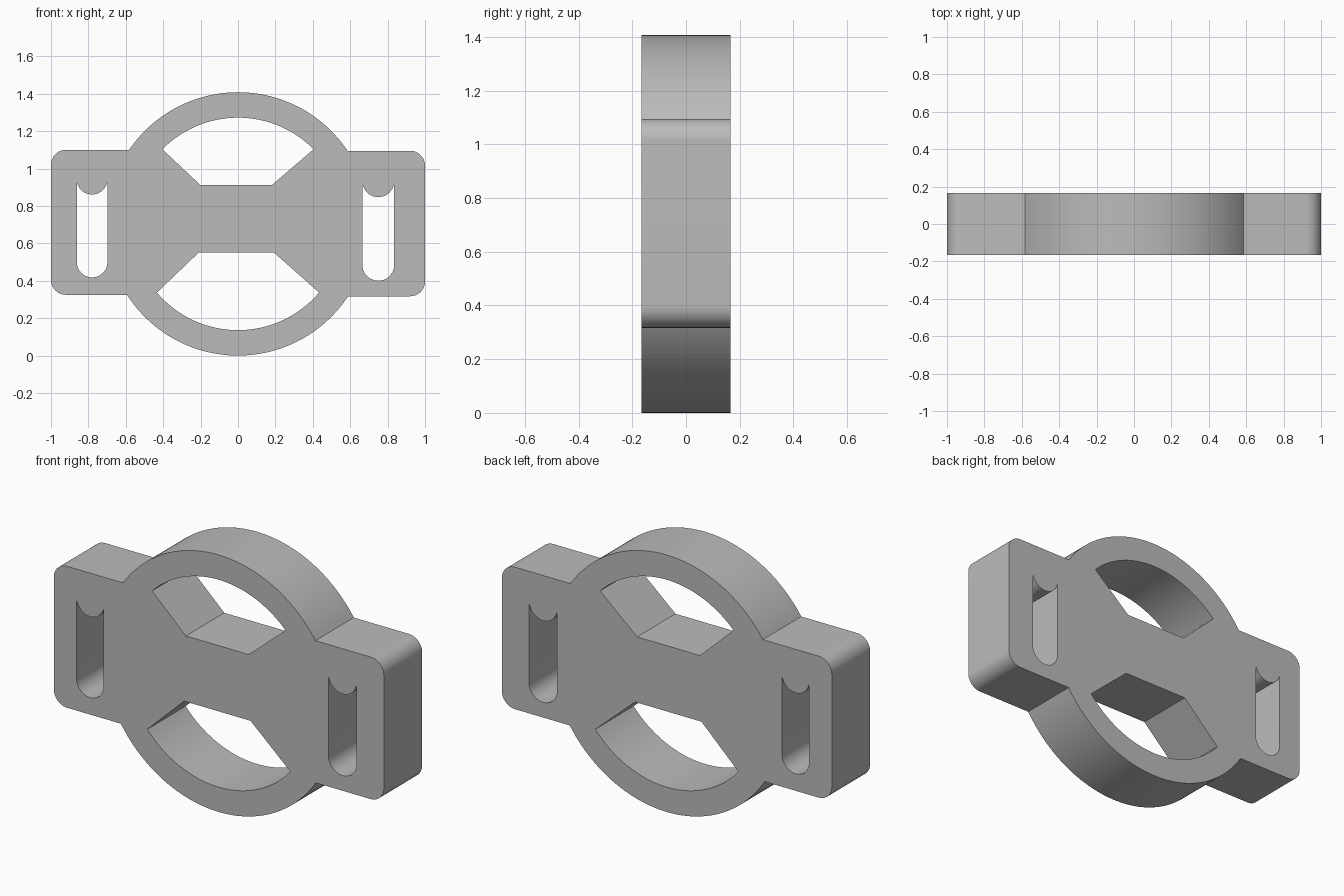
import bpy
import bmesh
from math import cos, sin, radians, degrees, atan2

cube = bpy.data.objects.get("Cube")
if cube:
    bpy.data.objects.remove(cube, do_unlink=True)

HALF_DEPTH = 0.166
MID = 0.704          # height of the ring centre
OUTER, INNER = 0.704, 0.568
CORNER = 0.08


def arc(cx, cz, r, start, end, steps):
    """Points on an arc, angles in degrees."""
    angles = [radians(start + (end - start) * i / steps) for i in range(steps + 1)]
    return [(cx + r * cos(a), cz + r * sin(a)) for a in angles]


def ring_angle(z, r, side):
    """Angle at which a ring of radius r crosses height z."""
    dz = z - MID
    return degrees(atan2(dz, side * (r * r - dz * dz) ** 0.5))


def outline():
    """Ring with a rounded tab on each side, counter-clockwise."""
    r_top, r_low, l_top, l_low = 1.095, 0.317, 1.1, 0.325
    pts = arc(0, MID, OUTER, ring_angle(r_top, OUTER, 1), ring_angle(l_top, OUTER, -1), 64)
    pts += arc(-1 + CORNER, l_top - CORNER, CORNER, 90, 180, 12)
    pts += arc(-1 + CORNER, l_low + CORNER, CORNER, 180, 270, 12)
    pts += arc(0, MID, OUTER, 360 + ring_angle(l_low, OUTER, -1),
               360 + ring_angle(r_low, OUTER, 1), 64)
    pts += arc(1 - CORNER, r_low + CORNER, CORNER, 270, 360, 12)
    pts += arc(1 - CORNER, r_top - CORNER, CORNER, 0, 90, 12)
    return pts


def window(z, left, right, flat_z):
    """Opening between the ring and the waisted bar."""
    pts = arc(0, MID, INNER, ring_angle(z, INNER, 1), ring_angle(z, INNER, -1), 48)
    return pts + [(left, flat_z), (right, flat_z)]


def slot(cx, half, low, tip):
    """Strap slot: round bottom, top scooped downwards."""
    pts = arc(cx, low + half, half, 180, 360, 20)
    pts.append((cx + half, tip))
    pts += arc(cx, tip + 0.016, half, 347, 193, 20)
    pts.append((cx - half, tip))
    return pts


# Flat profile with its openings, then extruded through the depth
loops = [
    outline(),
    window(1.103, -0.2, 0.18, 0.911),
    window(0.337, -0.21, 0.192, 0.551),
    slot(-0.78, 0.082, 0.418, 0.927),
    slot(0.75, 0.085, 0.4, 0.916),
]
bm = bmesh.new()
edges = []
for loop in loops:
    verts = [bm.verts.new((x, -HALF_DEPTH, z)) for x, z in loop]
    edges += [bm.edges.new((a, b)) for a, b in zip(verts, verts[1:] + verts[:1])]
bmesh.ops.triangle_fill(bm, use_beauty=True, use_dissolve=False, edges=edges, normal=(0, -1, 0))
result = bmesh.ops.extrude_face_region(bm, geom=bm.faces[:], use_keep_orig=True)
moved = [g for g in result["geom"] if isinstance(g, bmesh.types.BMVert)]
bmesh.ops.translate(bm, verts=moved, vec=(0, 2 * HALF_DEPTH, 0))
bmesh.ops.recalc_face_normals(bm, faces=bm.faces[:])

mesh = bpy.data.meshes.new("strap_buckle")
bm.to_mesh(mesh)
bm.free()
buckle = bpy.data.objects.new("strap_buckle", mesh)
bpy.context.collection.objects.link(buckle)

# Plain grey finish
grey = bpy.data.materials.new("plain grey")
grey.use_nodes = True
grey.diffuse_color = (0.5, 0.5, 0.5, 1)
grey.node_tree.nodes["Principled BSDF"].inputs["Base Color"].default_value = (0.5, 0.5, 0.5, 1)
mesh.materials.append(grey)

bpy.ops.object.select_all(action="DESELECT")
buckle.select_set(True)
bpy.context.view_layer.objects.active = buckle
bpy.ops.object.shade_smooth_by_angle(angle=radians(25))
